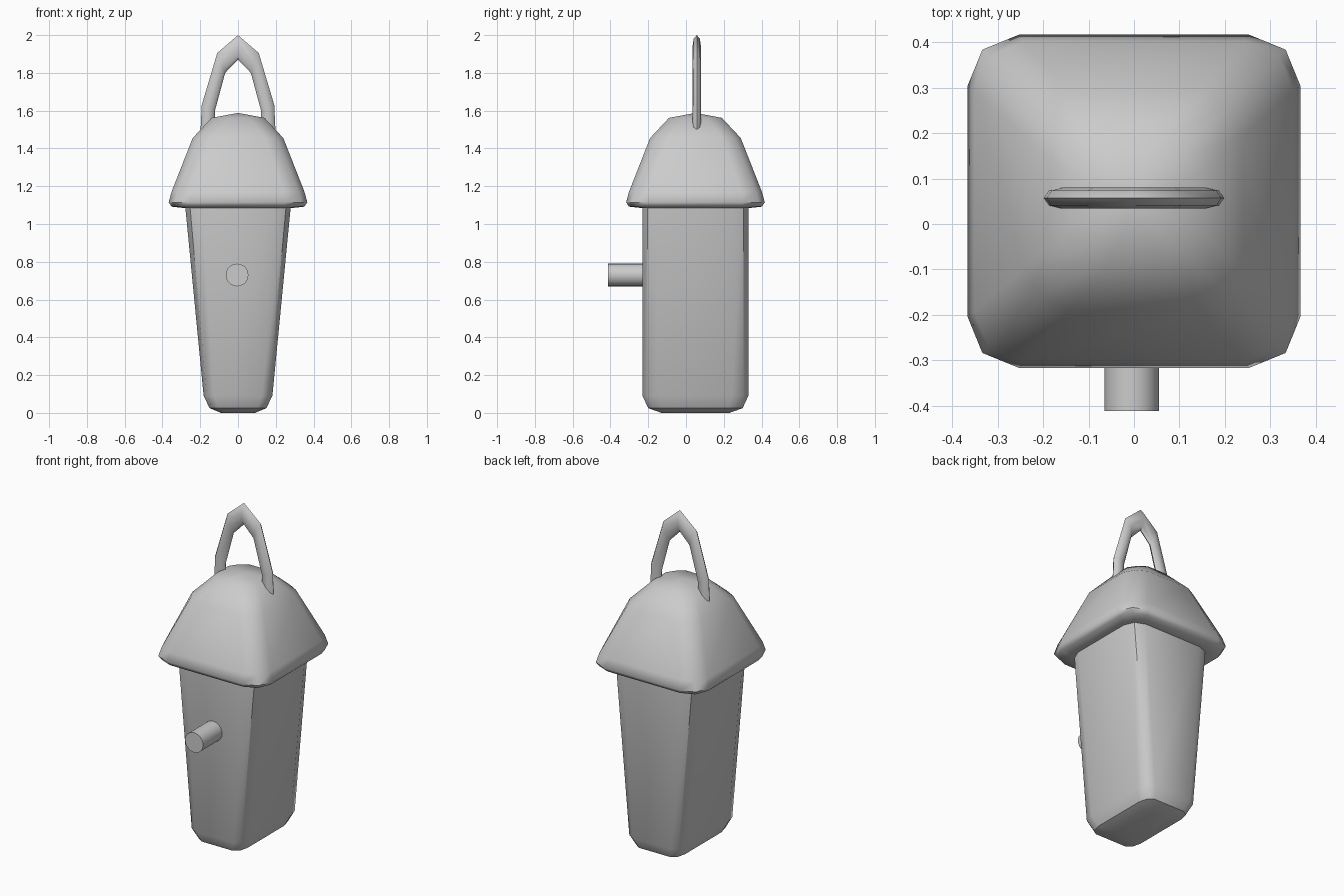
import bpy, bmesh, math

if "Cube" in bpy.data.objects:
    bpy.data.objects.remove(bpy.data.objects["Cube"])

CY = 0.05  # the body and roof sit slightly behind the peg


def loft(name, rings, angle, cap_ends=True, top=None):
    """Skin a list of equal-length point rings; optionally close with a top point."""
    bm = bmesh.new()
    loops = [[bm.verts.new(p) for p in r] for r in rings]
    n = len(loops[0])
    for a, b in zip(loops, loops[1:]):
        for i in range(n):
            j = (i + 1) % n
            bm.faces.new((a[i], a[j], b[j], b[i]))
    bm.faces.new(loops[0][::-1])
    if top:
        t = bm.verts.new(top)
        for i in range(n):
            bm.faces.new((loops[-1][i], loops[-1][(i + 1) % n], t))
    else:
        bm.faces.new(loops[-1])
    bmesh.ops.recalc_face_normals(bm, faces=bm.faces)
    me = bpy.data.meshes.new(name)
    bm.to_mesh(me)
    bm.free()
    ob = bpy.data.objects.new(name, me)
    bpy.context.collection.objects.link(ob)
    smooth(ob, angle)
    return ob


def smooth(ob, angle):
    bpy.ops.object.select_all(action='DESELECT')
    ob.select_set(True)
    bpy.context.view_layer.objects.active = ob
    bpy.ops.object.shade_smooth_by_angle(angle=math.radians(angle))


def soft_square(hx, hy, z, side=0.69, corner=0.91):
    """Twelve-point square with softened corners."""
    quarter = [(1, -side), (1, side), (corner, corner)]
    pts = []
    for k in range(4):
        c, s = ((1, 0), (0, 1), (-1, 0), (0, -1))[k]
        pts += [((c * u - s * v) * hx, CY + (s * u + c * v) * hy, z)
                for u, v in quarter]
    return pts


# Tapered body with rounded bottom
loft("body", [soft_square(*r) for r in (
    (0.09, 0.18, 0.0), (0.15, 0.25, 0.025), (0.182, 0.28, 0.09),
    (0.282, 0.28, 1.12))], 40)

# Overhanging domed roof
loft("roof", [soft_square(*r) for r in (
    (0.29, 0.29, 1.085), (0.352, 0.352, 1.092), (0.367, 0.367, 1.115),
    (0.352, 0.352, 1.17), (0.24, 0.24, 1.455, 0.6, 0.86),
    (0.14, 0.14, 1.562, 0.42, 0.76))], 50, top=(0, CY, 1.588))

# Front peg
bpy.ops.mesh.primitive_cylinder_add(
    vertices=24, radius=0.06, depth=0.23, location=(-0.005, -0.297, 0.73),
    rotation=(math.pi / 2, 0, 0))
peg = bpy.context.object
peg.name = "perch_peg"
smooth(peg, 40)

# Pointed hanging loop: outer and inner outline of one leg, mirrored
leg = [((0.20, 1.46), (0.125, 1.46)), ((0.192, 1.63), (0.122, 1.60)),
       ((0.11, 1.905), (0.068, 1.80))]
apex = ((0, 2.0), (0, 1.87))
path = leg + [apex] + [((-o[0], o[1]), (-i[0], i[1])) for o, i in reversed(leg)]
rings = []
for o, i in path:
    ring = []
    for k in range(8):
        a = k * math.tau / 8
        t = 0.5 + 0.5 * math.cos(a)
        ring.append((i[0] + (o[0] - i[0]) * t, 0.057 + 0.023 * math.sin(a),
                     i[1] + (o[1] - i[1]) * t))
    rings.append(ring)
loft("hanging_loop", rings, 60)
